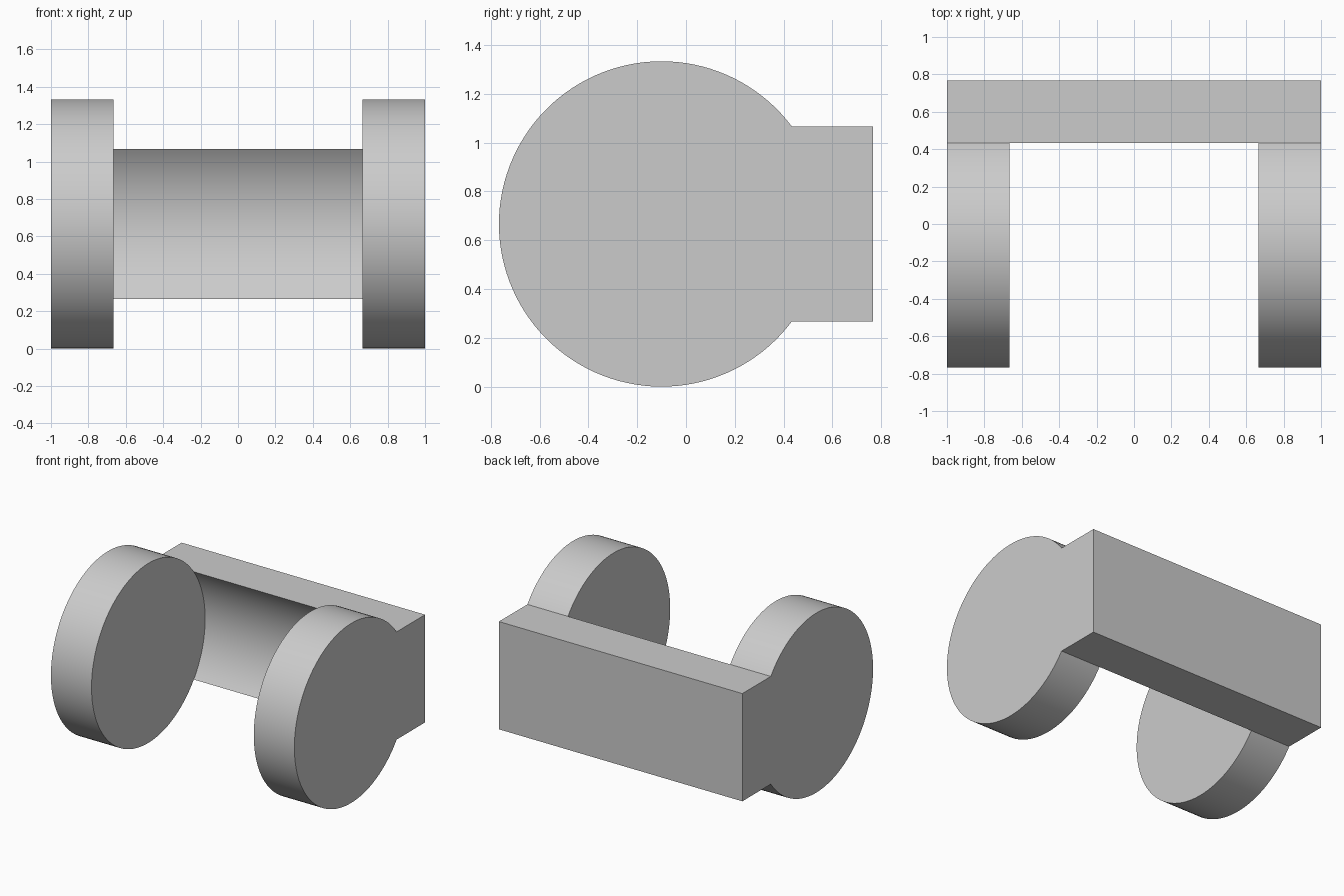
import bpy, bmesh, math

cube = bpy.data.objects.get("Cube")
if cube:
    bpy.data.objects.remove(cube, do_unlink=True)

R = 2 / 3                # disc radius, also its centre height
CY = -0.1                # disc centre along y
INNER, OUTER = 2 / 3, 1  # inner and outer side of each disc
HALF = 0.4               # half height of the back beam
BACK = 0.767             # rear of the beam
STEPS = 24               # segments where beam and disc meet

grey = bpy.data.materials.new("plain_grey")
grey.use_nodes = True
colour = (0.6, 0.6, 0.6, 1)
grey.diffuse_color = colour
grey.node_tree.nodes["Principled BSDF"].inputs["Base Color"].default_value = colour


def arc(start, end, steps):
    """Points (y, z) on the disc rim between two angles."""
    angles = [start + (end - start) * i / steps for i in range(steps + 1)]
    return [(CY + R * math.cos(a), R + R * math.sin(a)) for a in angles]


def extrude_profile(name, outline, x0, x1):
    """Solid made by sweeping a (y, z) outline along x."""
    bm = bmesh.new()
    face = bm.faces.new([bm.verts.new((x0, y, z)) for y, z in outline])
    swept = bmesh.ops.extrude_face_region(bm, geom=[face], use_keep_orig=True)
    verts = [v for v in swept["geom"] if isinstance(v, bmesh.types.BMVert)]
    bmesh.ops.translate(bm, verts=verts, vec=(x1 - x0, 0, 0))
    bmesh.ops.recalc_face_normals(bm, faces=bm.faces)
    mesh = bpy.data.meshes.new(name)
    bm.to_mesh(mesh)
    bm.free()
    mesh.materials.append(grey)
    obj = bpy.data.objects.new(name, mesh)
    bpy.context.collection.objects.link(obj)
    bpy.ops.object.select_all(action="DESELECT")
    obj.select_set(True)
    bpy.context.view_layer.objects.active = obj
    bpy.ops.object.shade_smooth_by_angle(angle=math.radians(30))
    return obj


# Shared joint curve between discs and beam
meet = math.asin(HALF / R)
joint = arc(-meet, meet, STEPS)

# Beam with a hollowed front, running the full width
extrude_profile("back_beam", joint + [(BACK, R + HALF), (BACK, R - HALF)], -OUTER, OUTER)

# Round side discs seated in the hollow
rim = joint + arc(meet, 2 * math.pi - meet, 4 * STEPS)[1:-1]
for side, sign in (("left", 1), ("right", -1)):
    extrude_profile(side + "_disc", rim, sign * INNER, sign * OUTER)
